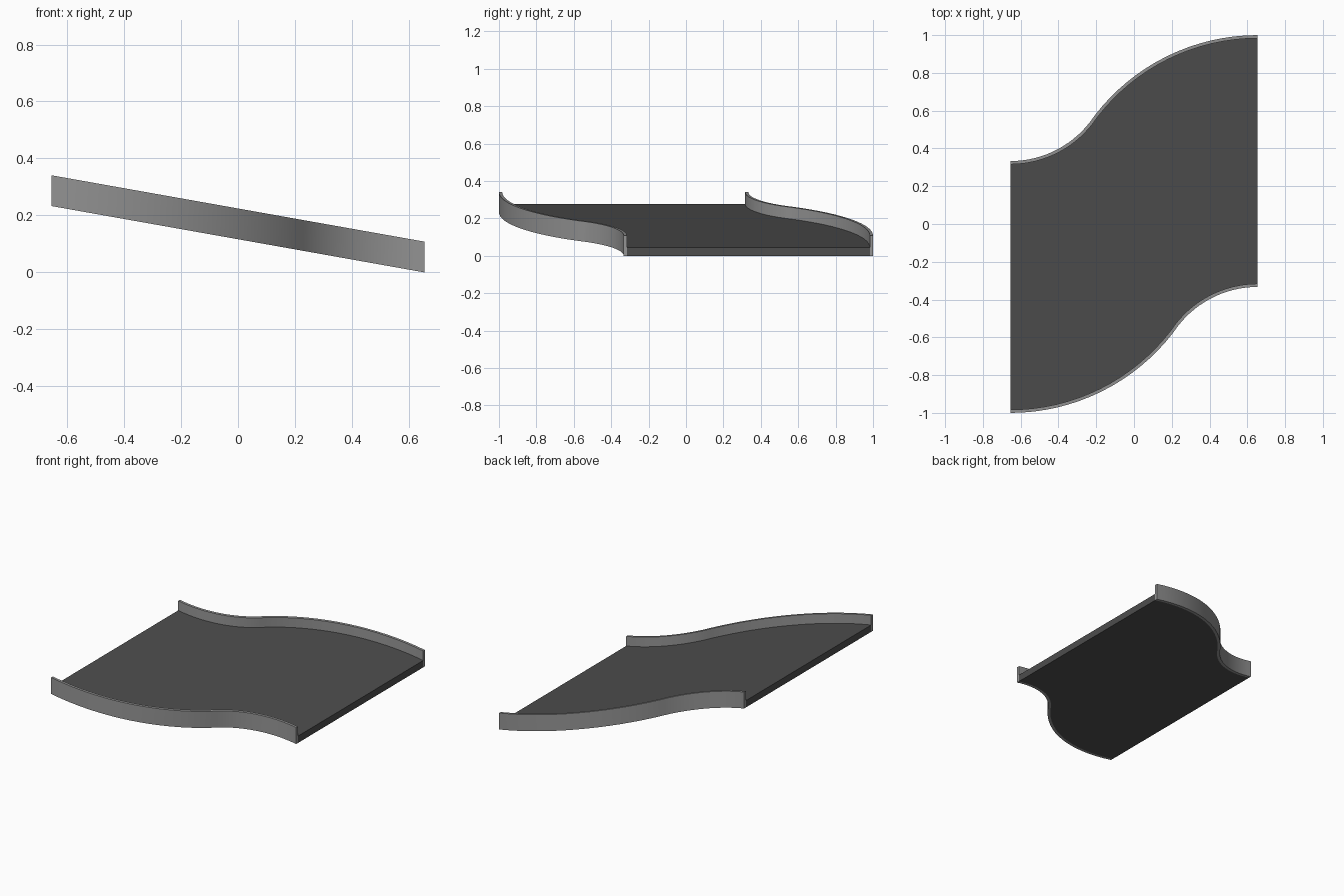
import bpy, bmesh, math

if "Cube" in bpy.data.objects:
    bpy.data.objects.remove(bpy.data.objects["Cube"])

HALF, WALL, DECK, HIGH, DROP = 0.655, 0.017, 0.045, 0.108, 0.233
STEPS = 16


def material(name, grey):
    m = bpy.data.materials.new(name)
    m.diffuse_color = (grey, grey, grey, 1)
    m.use_nodes = True
    m.node_tree.nodes["Principled BSDF"].inputs["Base Color"].default_value = m.diffuse_color
    return m


def slope(x):
    return DROP * (HALF - x) / (2 * HALF)


# Back edge in plan: a tight arc bending up, then a wide arc levelling off
def back_edge():
    ix, iy = -0.21, 0.572
    dx, dy = ix + HALF, iy - 0.333
    r = (dx * dx + dy * dy) / (2 * dy)
    ex, ey = HALF - ix, 1.0 - iy
    R = (ex * ex + ey * ey) / (2 * ey)
    a, b = math.asin(dx / r), math.asin(ex / R)
    pts = []
    for i in range(STEPS):
        t = a * i / STEPS
        pts.append((-HALF + r * math.sin(t), 0.333 + r * (1 - math.cos(t)), t))
    for i in range(STEPS + 1):
        t = b * (1 - i / STEPS)
        pts.append((HALF - R * math.sin(t), 1.0 - R * (1 - math.cos(t)), t))
    return pts


# Sweep a list of four-point sections into a closed solid
def loft(name, sections, mat):
    bm = bmesh.new()
    rows = [[bm.verts.new(p) for p in s] for s in sections]
    for a, b in zip(rows, rows[1:]):
        for k in range(4):
            j = (k + 1) % 4
            bm.faces.new((a[k], a[j], b[j], b[k]))
    bm.faces.new(rows[0])
    bm.faces.new(rows[-1])
    bmesh.ops.recalc_face_normals(bm, faces=bm.faces)
    me = bpy.data.meshes.new(name)
    bm.to_mesh(me)
    bm.free()
    ob = bpy.data.objects.new(name, me)
    bpy.context.collection.objects.link(ob)
    me.materials.append(mat)
    bpy.ops.object.select_all(action='DESELECT')
    ob.select_set(True)
    bpy.context.view_layer.objects.active = ob
    bpy.ops.object.shade_smooth_by_angle(angle=math.radians(30))
    return ob


def section(p, q, low, high):
    return [(*p, slope(p[0]) + low), (*q, slope(q[0]) + low),
            (*q, slope(q[0]) + high), (*p, slope(p[0]) + high)]


edge = back_edge()
back_out = [(x, y) for x, y, t in edge]
back_in = [(x + WALL * math.sin(t), y - WALL * math.cos(t)) for x, y, t in edge]
# The front edge is the back edge turned half a circle
front_out = [(-x, -y) for x, y in reversed(back_out)]
front_in = [(-x, -y) for x, y in reversed(back_in)]

rail_grey = material("rail_grey", 0.3)
deck_grey = material("deck_grey", 0.075)

# Side walls
for name, outer, inner in (("back_wall", back_out, back_in),
                           ("front_wall", front_out, front_in)):
    loft(name, [section(p, q, 0, HIGH) for p, q in zip(outer, inner)], rail_grey)

# Sloping deck between the walls
loft("deck", [section(p, q, 0, DECK) for p, q in zip(back_in, front_in)], deck_grey)
